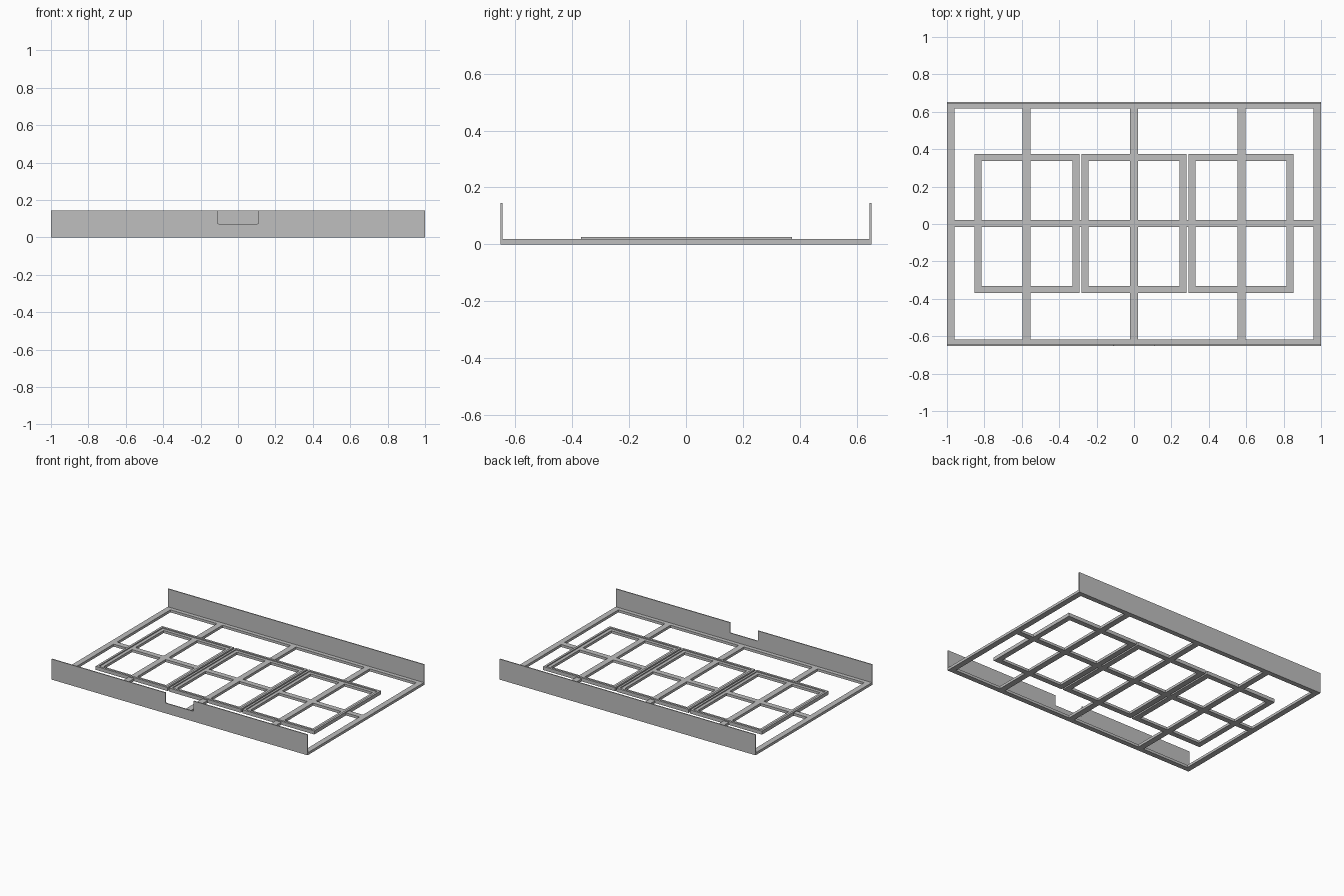
import bpy
import bmesh
import math

if "Cube" in bpy.data.objects:
    bpy.data.objects.remove(bpy.data.objects["Cube"])

grey = bpy.data.materials.new("light grey")
grey.diffuse_color = (0.52, 0.52, 0.52, 1)
grey.use_nodes = True
grey.node_tree.nodes["Principled BSDF"].inputs["Base Color"].default_value = grey.diffuse_color

HALF_X, HALF_Y = 1.0, 0.652
BASE_H, LIP_H, WALL_H = 0.018, 0.025, 0.145
WALL_T = 0.007


def finish(name, bm):
    bmesh.ops.recalc_face_normals(bm, faces=bm.faces)
    mesh = bpy.data.meshes.new(name)
    bm.to_mesh(mesh)
    bm.free()
    mesh.materials.append(grey)
    obj = bpy.data.objects.new(name, mesh)
    bpy.context.collection.objects.link(obj)
    return obj


def bar(name, x0, x1, y0, y1, z0=0.0, z1=BASE_H):
    bm = bmesh.new()
    bmesh.ops.create_cube(bm, size=1)
    for v in bm.verts:
        v.co = (x0 if v.co.x < 0 else x1,
                y0 if v.co.y < 0 else y1,
                z0 if v.co.z < 0 else z1)
    return finish(name, bm)


def ring(name, cx, cy, hx, hy, wx, wy, z0, z1):
    """Rectangular frame with mitred corners and an open middle."""
    bm = bmesh.new()
    corners = [(-1, -1), (1, -1), (1, 1), (-1, 1)]
    loops = []
    for ax, ay, z in ((hx, hy, z0), (hx, hy, z1),
                      (hx - wx, hy - wy, z1), (hx - wx, hy - wy, z0)):
        loops.append([bm.verts.new((cx + sx * ax, cy + sy * ay, z)) for sx, sy in corners])
    for k in range(4):
        a, b = loops[k], loops[(k + 1) % 4]
        for i in range(4):
            j = (i + 1) % 4
            bm.faces.new((a[i], a[j], b[j], b[i]))
    return finish(name, bm)


def wall(name, y, profile):
    """Upright sheet: an x/z outline extruded through the wall thickness."""
    bm = bmesh.new()
    face = bm.faces.new([bm.verts.new((x, y, z)) for x, z in profile])
    geom = bmesh.ops.extrude_face_region(bm, geom=[face])["geom"]
    verts = [g for g in geom if isinstance(g, bmesh.types.BMVert)]
    bmesh.ops.translate(bm, verts=verts, vec=(0, WALL_T, 0))
    return finish(name, bm)


# Outer border of the tray base
ring("base_border", 0, 0, HALF_X, HALF_Y, 0.04, 0.035, 0, BASE_H)

# Support bars across the base
for i, x in enumerate((-0.575, 0, 0.575)):
    bar(f"cross_bar_{i + 1}", x - 0.021, x + 0.021, -HALF_Y + 0.03, HALF_Y - 0.03)
bar("long_bar", -HALF_X + 0.035, HALF_X - 0.035, -0.016, 0.022)

# Three seats, each a flat ledge with a raised outer lip
for i, x in enumerate((-0.573, 0, 0.573)):
    ring(f"seat_ledge_{i + 1}", x, 0.002, 0.281, 0.371, 0.038, 0.037, 0, BASE_H)
    ring(f"seat_lip_{i + 1}", x, 0.002, 0.281, 0.371, 0.015, 0.015, BASE_H - 0.002, LIP_H)

# Back wall, plain
wall("back_wall", HALF_Y - WALL_T,
     [(-HALF_X, 0), (HALF_X, 0), (HALF_X, WALL_H), (-HALF_X, WALL_H)])

# Front wall with a notch that has small rounded lower corners
N, NZ, R = 0.11, 0.072, 0.008
notch = [(N, WALL_H)]
for cx, start in ((N - R, 0), (-N + R, -90)):
    for k in range(4):
        a = math.radians(start - 30 * k)
        notch.append((cx + R * math.cos(a), NZ + R + R * math.sin(a)))
notch.append((-N, WALL_H))
wall("front_wall", -HALF_Y,
     [(-HALF_X, 0), (HALF_X, 0), (HALF_X, WALL_H)] + notch + [(-HALF_X, WALL_H)])
